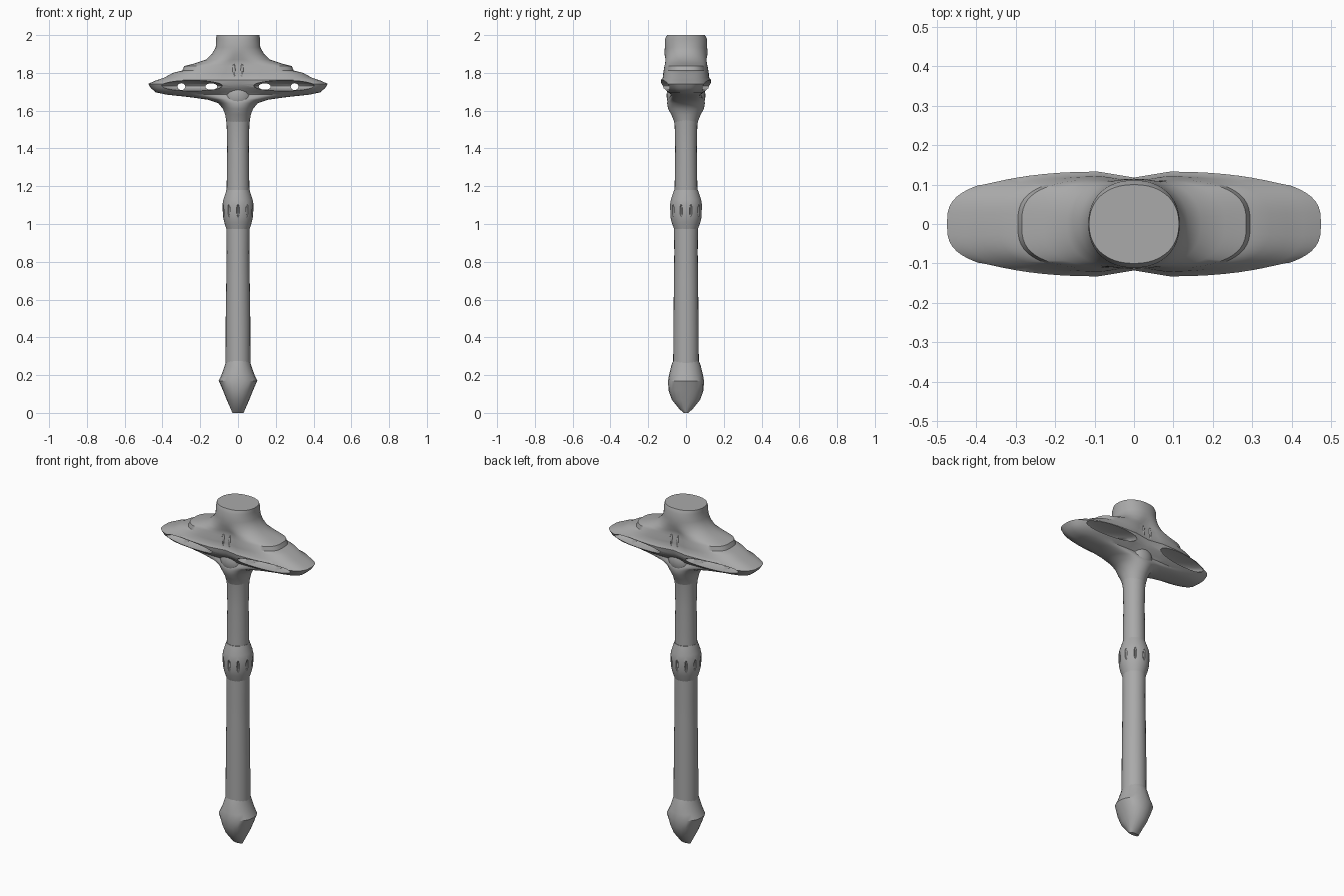
import bpy
import math

cube = bpy.data.objects.get("Cube")
if cube:
    bpy.data.objects.remove(cube, do_unlink=True)

stone = bpy.data.materials.new("grey_stone")
stone.use_nodes = True
GREY = (0.4, 0.4, 0.4, 1)
stone.diffuse_color = GREY
stone.node_tree.nodes["Principled BSDF"].inputs["Base Color"].default_value = GREY


def superpower(v, n):
    return math.copysign(abs(v) ** (2 / n), v)


def loft(name, rings, sides, pinch=0.0):
    """Stack rounded outlines: (height, half width, half depth, squareness)."""
    verts, faces = [], []
    for z, a, b, n in rings:
        for i in range(sides):
            t = 2 * math.pi * i / sides
            x = a * superpower(math.cos(t), n)
            y = b * superpower(math.sin(t), n)
            if 1.69 < z < 1.9:
                y *= 1 - pinch * math.exp(-(x / 0.05) ** 2)
            verts.append((x, y, z))
    for r in range(len(rings) - 1):
        for i in range(sides):
            j = (i + 1) % sides
            lo, hi = r * sides, (r + 1) * sides
            faces.append((lo + i, lo + j, hi + j, hi + i))
    faces.append(tuple(reversed(range(sides))))
    faces.append(tuple(range((len(rings) - 1) * sides, len(rings) * sides)))
    mesh = bpy.data.meshes.new(name)
    mesh.from_pydata(verts, [], faces)
    mesh.materials.append(stone)
    ob = bpy.data.objects.new(name, mesh)
    bpy.context.collection.objects.link(ob)
    return ob


def ball(name, loc, scale, segments=24, rings=12):
    bpy.ops.mesh.primitive_uv_sphere_add(segments=segments, ring_count=rings, location=loc)
    ob = bpy.context.object
    ob.name = name
    ob.scale = scale
    ob.data.materials.append(stone)
    return ob


def activate(ob):
    bpy.ops.object.select_all(action='DESELECT')
    ob.select_set(True)
    bpy.context.view_layer.objects.active = ob


def carve(target, cutters):
    activate(target)
    for c in cutters:
        c.hide_render = True
        mod = target.modifiers.new("carve", 'BOOLEAN')
        mod.operation = 'DIFFERENCE'
        mod.solver = 'EXACT'
        mod.object = c
        bpy.ops.object.modifier_apply(modifier=mod.name)
        bpy.data.objects.remove(c, do_unlink=True)


def smooth(ob, angle=35):
    activate(ob)
    bpy.ops.object.shade_smooth_by_angle(angle=math.radians(angle))


# Pointed pommel
pommel = loft("pommel", [
    (0, 0.03, 0.012, 2), (0.02, 0.038, 0.035, 2), (0.07, 0.06, 0.075, 2.2),
    (0.12, 0.08, 0.093, 2.2), (0.17, 0.102, 0.095, 2.2), (0.2, 0.088, 0.09, 2),
    (0.25, 0.07, 0.078, 2), (0.28, 0.062, 0.066, 2)], 20)
smooth(pommel, 30)

# Handle shaft, slightly uneven
shaft = loft("shaft", [
    (0.25, 0.066, 0.068, 2), (0.5, 0.065, 0.066, 2), (0.7, 0.062, 0.064, 2),
    (0.85, 0.06, 0.062, 2), (1.02, 0.062, 0.064, 2), (1.2, 0.06, 0.06, 2),
    (1.4, 0.057, 0.057, 2), (1.52, 0.06, 0.06, 2), (1.6, 0.068, 0.07, 2)], 24)
smooth(shaft)

# Swollen grip collar with upright slots
collar = loft("collar", [
    (0.97, 0.06, 0.062, 2), (1.01, 0.073, 0.076, 2), (1.04, 0.079, 0.083, 2),
    (1.1, 0.083, 0.085, 2), (1.13, 0.077, 0.08, 2), (1.18, 0.061, 0.063, 2)], 32)
slots = []
for k in range(10):
    t = 2 * math.pi * (k + 0.5) / 10
    slots.append(ball("slot_cutter", (0.082 * math.cos(t), 0.084 * math.sin(t), 1.07),
                      (0.008, 0.008, 0.035), 8, 6))
carve(collar, slots)
smooth(collar)

# Winged head made of stepped layers below a square-sided cap
head = loft("head", [
    (1.54, 0.061, 0.062, 2), (1.58, 0.068, 0.078, 2), (1.61, 0.08, 0.095, 2),
    (1.64, 0.105, 0.1, 2), (1.658, 0.16, 0.095, 2), (1.672, 0.26, 0.085, 2.3),
    (1.685, 0.38, 0.08, 2.6), (1.697, 0.435, 0.095, 3), (1.72, 0.462, 0.12, 3),
    (1.742, 0.475, 0.131, 3), (1.762, 0.43, 0.134, 3), (1.775, 0.39, 0.124, 3),
    (1.8, 0.345, 0.122, 3), (1.812, 0.295, 0.12, 3), (1.836, 0.285, 0.116, 3),
    (1.85, 0.23, 0.114, 2.8), (1.87, 0.17, 0.116, 2.4), (1.9, 0.138, 0.115, 2.2),
    (1.935, 0.118, 0.112, 2.2), (1.98, 0.116, 0.111, 2.2), (2.0, 0.114, 0.1, 2.2)],
    64, 0.12)

# Hollows in both faces of each wing, with small openings right through
cutters = []
for sx in (-1, 1):
    for sy in (-1, 1):
        cutters.append(ball("hollow_cutter", (sx * 0.25, sy * 0.135, 1.731),
                            (0.17, 0.115, 0.029)))
    for x, w in ((0.14, 0.036), (0.3, 0.022)):
        cutters.append(ball("opening_cutter", (sx * x, 0, 1.727), (w, 0.2, 0.019), 8, 8))
carve(head, cutters)
smooth(head)

# Upright ribs in the waist of the head
for sy in (-1, 1):
    for x in (-0.022, 0.022):
        rib = ball("waist_rib", (x, sy * 0.102, 1.8), (0.01, 0.012, 0.05), 10, 8)
        smooth(rib)
    # Swelling under the waist, joining wings to handle
    root = ball("wing_root", (0, sy * 0.045, 1.68), (0.075, 0.058, 0.075), 20, 12)
    smooth(root, 60)
